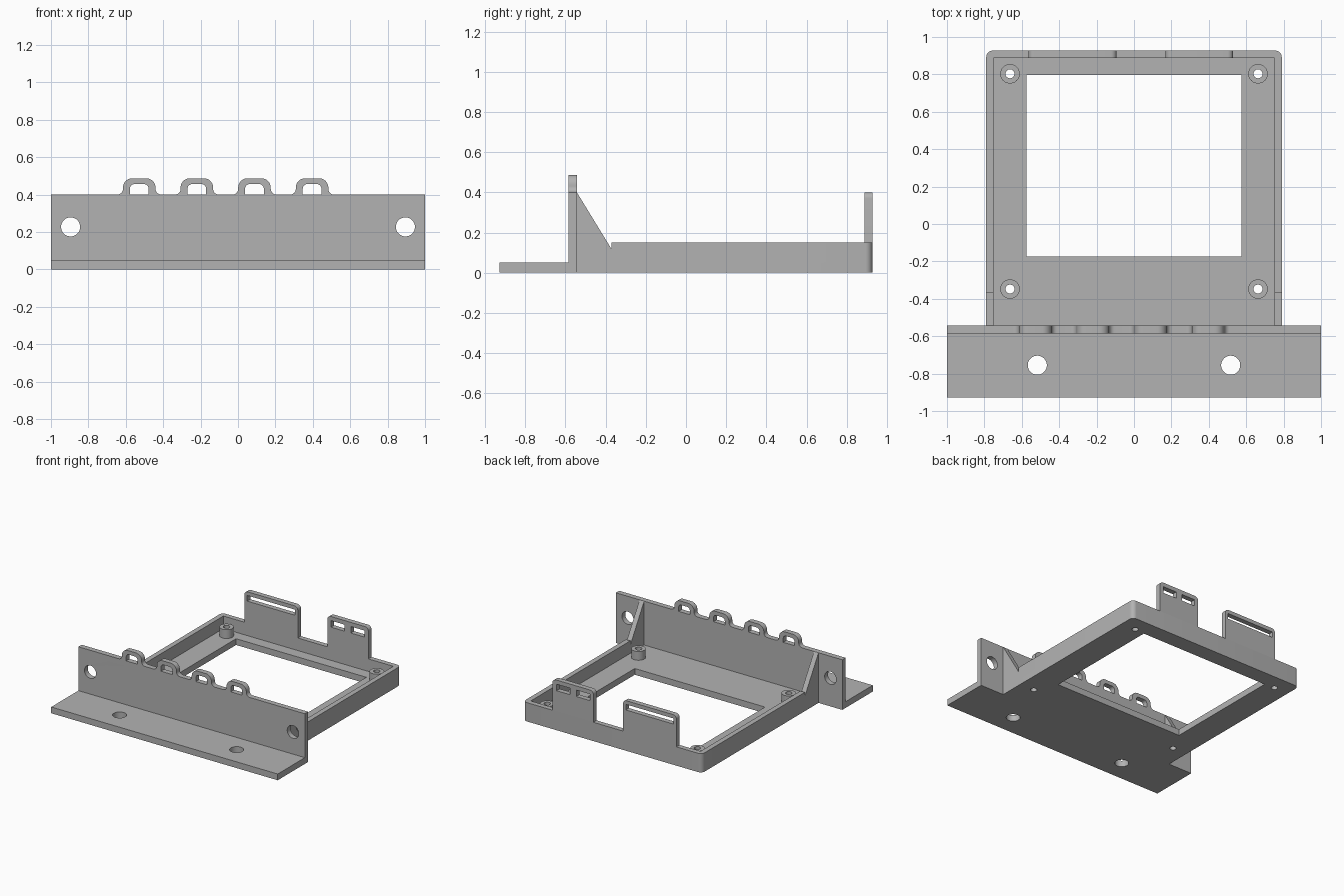
import bpy, bmesh, math
from mathutils import Vector

old = bpy.data.objects.get("Cube")
if old:
    bpy.data.objects.remove(old, do_unlink=True)

grey = bpy.data.materials.new("plain grey")
grey.use_nodes = True
COLOUR = (0.45, 0.45, 0.45, 1)
grey.diffuse_color = COLOUR
grey.node_tree.nodes["Principled BSDF"].inputs["Base Color"].default_value = COLOUR

# How profile coordinates (u, v) and thickness w map to space
AXES = {
    "xy": lambda u, v, w: (u, v, w),
    "xz": lambda u, v, w: (u, w, v),
    "yz": lambda u, v, w: (w, u, v),
}


def rounded(corners, steps=8):
    """Outline from (u, v, radius) corners, each rounded by an arc."""
    out = []
    for i, (u, v, r) in enumerate(corners):
        p = Vector((u, v))
        if r == 0:
            out.append(p)
            continue
        a = (Vector(corners[i - 1][:2]) - p).normalized()
        b = (Vector(corners[(i + 1) % len(corners)][:2]) - p).normalized()
        # corners with a radius are all right angles
        centre = p + (a + b) * r
        for k in range(steps + 1):
            t = k / steps * math.pi / 2
            out.append(centre - b * r * math.cos(t) - a * r * math.sin(t))
    return out


def rect(u0, u1, v0, v1, low=0, high=0):
    return rounded([(u0, v0, low), (u1, v0, low), (u1, v1, high), (u0, v1, high)])


def circle(u, v, r, n=40):
    return [(u + r * math.cos(k * math.tau / n), v + r * math.sin(k * math.tau / n))
            for k in range(n)]


def plate(name, plane, w0, w1, outline, holes=()):
    """Solid plate from an outline with holes, between w0 and w1."""
    curve = bpy.data.curves.new(name + "_profile", "CURVE")
    curve.dimensions = "2D"
    curve.fill_mode = "BOTH"
    curve.extrude = (w1 - w0) / 2
    for loop in [outline, *holes]:
        spline = curve.splines.new("POLY")
        spline.points.add(len(loop) - 1)
        for pt, (u, v) in zip(spline.points, loop):
            pt.co = (u, v, 0, 1)
        spline.use_cyclic_u = True
    temp = bpy.data.objects.new(name + "_profile", curve)
    bpy.context.collection.objects.link(temp)
    graph = bpy.context.evaluated_depsgraph_get()
    mesh = bpy.data.meshes.new_from_object(temp.evaluated_get(graph))
    bpy.data.objects.remove(temp, do_unlink=True)
    bpy.data.curves.remove(curve)

    bm = bmesh.new()
    bm.from_mesh(mesh)
    for vert in bm.verts:
        u, v, w = vert.co
        vert.co = AXES[plane](u, v, w + (w0 + w1) / 2)
    bmesh.ops.remove_doubles(bm, verts=bm.verts, dist=0.0001)
    bmesh.ops.recalc_face_normals(bm, faces=bm.faces)
    for face in bm.faces:
        face.smooth = True
        face.material_index = 0
    for edge in bm.edges:
        edge.smooth = edge.calc_face_angle(math.pi) < math.radians(30)
    bm.to_mesh(mesh)
    bm.free()
    mesh.name = name
    mesh.materials.clear()
    mesh.materials.append(grey)
    obj = bpy.data.objects.new(name, mesh)
    bpy.context.collection.objects.link(obj)
    return obj


FLOOR, RIM, TOP = 0.05, 0.15, 0.4
WALL_FRONT, WALL_BACK = -0.585, -0.543
BACK, BACK_IN = 0.927, 0.887
SIDE, SIDE_IN = 0.79, 0.75
GUSSET_END = -0.37

# Flange in front of the upright wall
plate("mounting_flange", "xy", 0, FLOOR, rect(-1, 1, -BACK, WALL_FRONT),
      [circle(s * 0.517, -0.755, 0.051) for s in (-1, 1)])

# Upright wall with four cable loops along its top
loops = [-0.528 + 0.308 * i for i in range(4)]
corners = [(1, TOP, 0), (1, 0, 0), (-1, 0, 0), (-1, TOP, 0)]
for c in loops:
    corners += [(c - 0.087, TOP, 0.03), (c - 0.087, 0.487, 0.05),
                (c + 0.087, 0.487, 0.05), (c + 0.087, TOP, 0.03)]
wall_holes = [circle(s * 0.895, 0.227, 0.051) for s in (-1, 1)]
wall_holes += [rect(c - 0.05, c + 0.05, TOP, 0.456, high=0.025) for c in loops]
plate("front_wall", "xz", WALL_FRONT, WALL_BACK, rounded(corners), wall_holes)

# Tray floor with a large opening and screw holes
bosses = [(s * 0.663, y) for s in (-1, 1) for y in (-0.348, 0.803)]
plate("tray_floor", "xy", 0, FLOOR, rect(-SIDE, SIDE, WALL_BACK, BACK, high=0.035),
      [rect(-0.575, 0.575, -0.175, 0.797)] + [circle(x, y, 0.024) for x, y in bosses])

# Raised rim around the sides and back
plate("tray_rim", "xy", FLOOR, RIM, rounded([
    (-SIDE, GUSSET_END, 0), (-SIDE_IN, GUSSET_END, 0), (-SIDE_IN, BACK_IN, 0),
    (SIDE_IN, BACK_IN, 0), (SIDE_IN, GUSSET_END, 0), (SIDE, GUSSET_END, 0),
    (SIDE, BACK, 0.035), (-SIDE, BACK, 0.035)]))

# Hollow screw bosses
for i, (x, y) in enumerate(bosses):
    plate(f"screw_boss_{i + 1}", "xy", FLOOR, 0.12, circle(x, y, 0.052),
          [circle(x, y, 0.024)])

# Sloping gussets between the upright wall and the rim
for side, x0, x1 in (("left", SIDE_IN, SIDE), ("right", -SIDE, -SIDE_IN)):
    plate(side + "_gusset", "yz", x0, x1,
          [(WALL_BACK, FLOOR), (GUSSET_END, FLOOR), (GUSSET_END, 0.117), (WALL_BACK, TOP)])

# Slotted tabs on the back wall
plate("wide_back_tab", "xz", BACK_IN, BACK, rect(-0.565, -0.093, RIM, TOP, high=0.03),
      [rect(-0.54, -0.118, 0.325, 0.37)])
plate("narrow_back_tab", "xz", BACK_IN, BACK, rect(0.168, 0.53, RIM, TOP, high=0.03),
      [rect(0.2, 0.32, 0.315, 0.367), rect(0.375, 0.495, 0.315, 0.367)])
